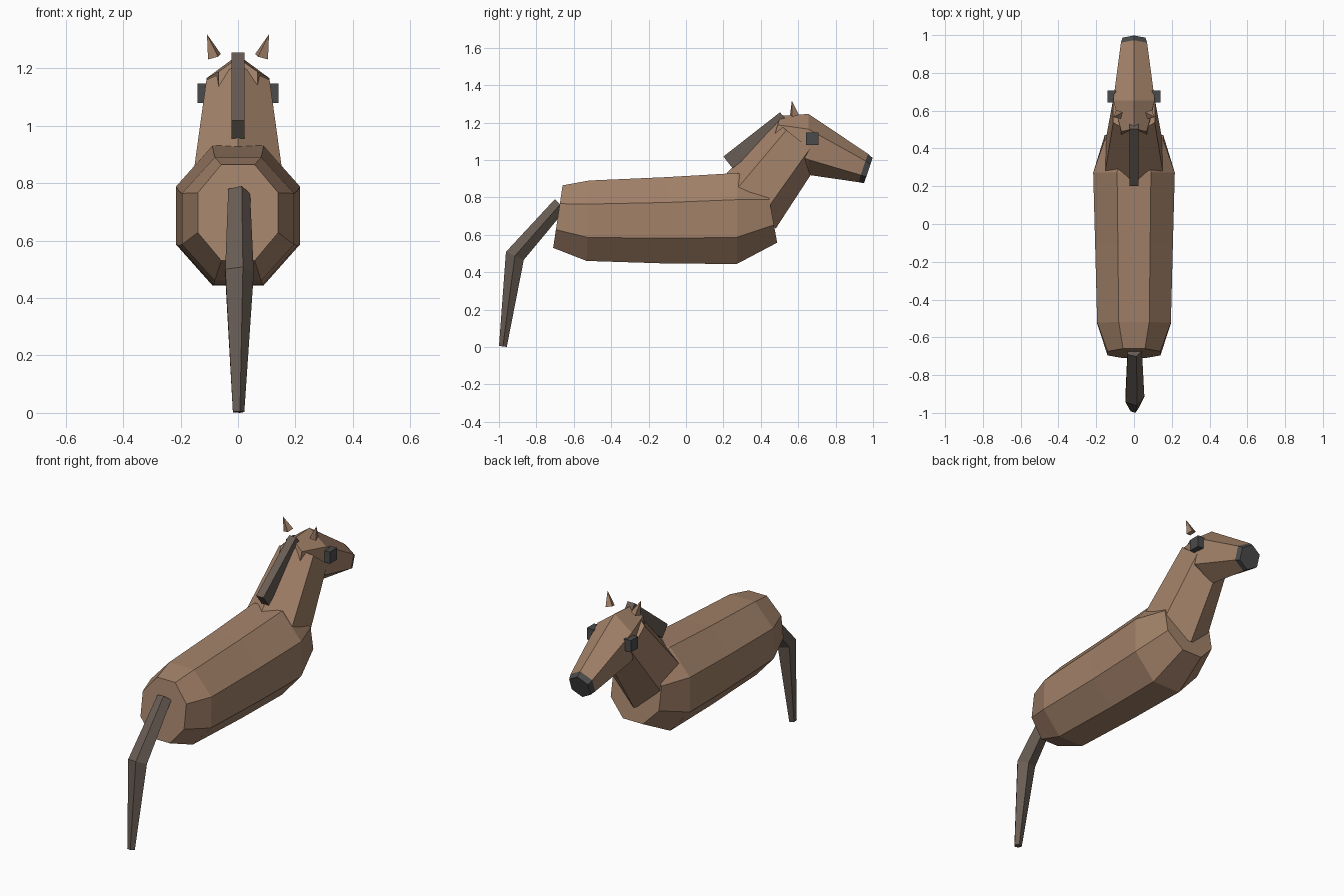
import bpy, bmesh
from math import sin, cos, pi, radians
from mathutils import Vector, Matrix

if "Cube" in bpy.data.objects:
    bpy.data.objects.remove(bpy.data.objects["Cube"])


def material(name, rgb):
    m = bpy.data.materials.new(name)
    m.diffuse_color = (*rgb, 1)
    m.use_nodes = True
    m.node_tree.nodes["Principled BSDF"].inputs["Base Color"].default_value = m.diffuse_color
    return m


BROWN = material("brown_coat", (0.36, 0.22, 0.14))
DARK = material("dark_hair", (0.14, 0.11, 0.09))
BLACK = material("black", (0.07, 0.07, 0.07))


def finish(name, bm, mat):
    bmesh.ops.recalc_face_normals(bm, faces=bm.faces)
    me = bpy.data.meshes.new(name)
    bm.to_mesh(me)
    bm.free()
    me.materials.append(mat)
    ob = bpy.data.objects.new(name, me)
    bpy.context.collection.objects.link(ob)
    return ob


def loft(name, rings, sides, phase, mat):
    """Rings are (y, z, half width, half height, tilt) in the side plane."""
    bm = bmesh.new()
    loops = []
    for y, z, a, b, tilt in rings:
        loop = []
        for i in range(sides):
            t = phase + 2 * pi * i / sides
            h = b * sin(t)
            loop.append(bm.verts.new((a * cos(t), y + h * sin(tilt), z + h * cos(tilt))))
        loops.append(loop)
    for p, q in zip(loops, loops[1:]):
        for i in range(sides):
            j = (i + 1) % sides
            bm.faces.new((p[i], p[j], q[j], q[i]))
    bm.faces.new(loops[0])
    bm.faces.new(loops[-1])
    return finish(name, bm, mat)


def box(name, size, matrix, mat):
    bm = bmesh.new()
    bmesh.ops.create_cube(bm, size=1, matrix=matrix @ Matrix.Diagonal((*size, 1)))
    return finish(name, bm, mat)


# Body: flat-topped octagonal barrel
k = 1 / cos(pi / 8)
body = [(-0.685, 0.697, 0.14, 0.169, 0.15), (-0.525, 0.675, 0.195, 0.215, 0.03),
        (-0.1, 0.677, 0.206, 0.231, -0.03), (0.272, 0.687, 0.216, 0.243, 0),
        (0.458, 0.72, 0.155, 0.165, -0.18)]
loft("body", [(y, z, a * k, b * k, t) for y, z, a, b, t in body], 8, pi / 8, BROWN)

# Neck: leaning hexagonal prism with a ridge on top
lean = -radians(52)
loft("neck", [(0.325, 0.755, 0.182, 0.197, lean), (0.6, 1.11, 0.127, 0.16, lean)],
     6, pi / 6, BROWN)

# Head and muzzle
snout = (0.947, 0.957, 0.08, 0.08, 0.33)
loft("head", [(0.475, 1.14, 0.078, 0.1, 0.3), (0.655, 1.083, 0.127, 0.163, 0), snout],
     6, pi / 6, BROWN)
loft("muzzle", [snout, (0.975, 0.943, 0.07, 0.071, 0.33)], 6, pi / 6, BLACK)

# Ears and eyes
for side, s in (("left", -1), ("right", 1)):
    base, axis = Vector((s * 0.082, 0.58, 1.24)), Vector((s * 0.026, -0.014, 0.078))
    bm = bmesh.new()
    bmesh.ops.create_cone(bm, cap_ends=True, segments=4, radius1=0.027, radius2=0,
                          depth=axis.length,
                          matrix=Matrix.Translation(base + axis / 2)
                          @ axis.to_track_quat('Z', 'Y').to_matrix().to_4x4())
    finish(side + "_ear", bm, BROWN)
    box(side + "_eye", (0.045, 0.066, 0.068),
        Matrix.Translation((s * 0.119, 0.675, 1.113)), BLACK)

# Mane: slab along the neck crest
box("mane", (0.046, 0.08, 0.384),
    Matrix.Translation((0, 0.376, 1.105)) @ Matrix.Rotation(lean, 4, 'X')
    , DARK)

# Tail: tapered pentagonal tube
loft("tail", [(-0.672, 0.763, 0.042, 0.042, -0.83), (-0.915, 0.487, 0.055, 0.055, -1.15),
              (-0.979, 0.003, 0.022, 0.022, -1.44)], 5, 0, DARK)
